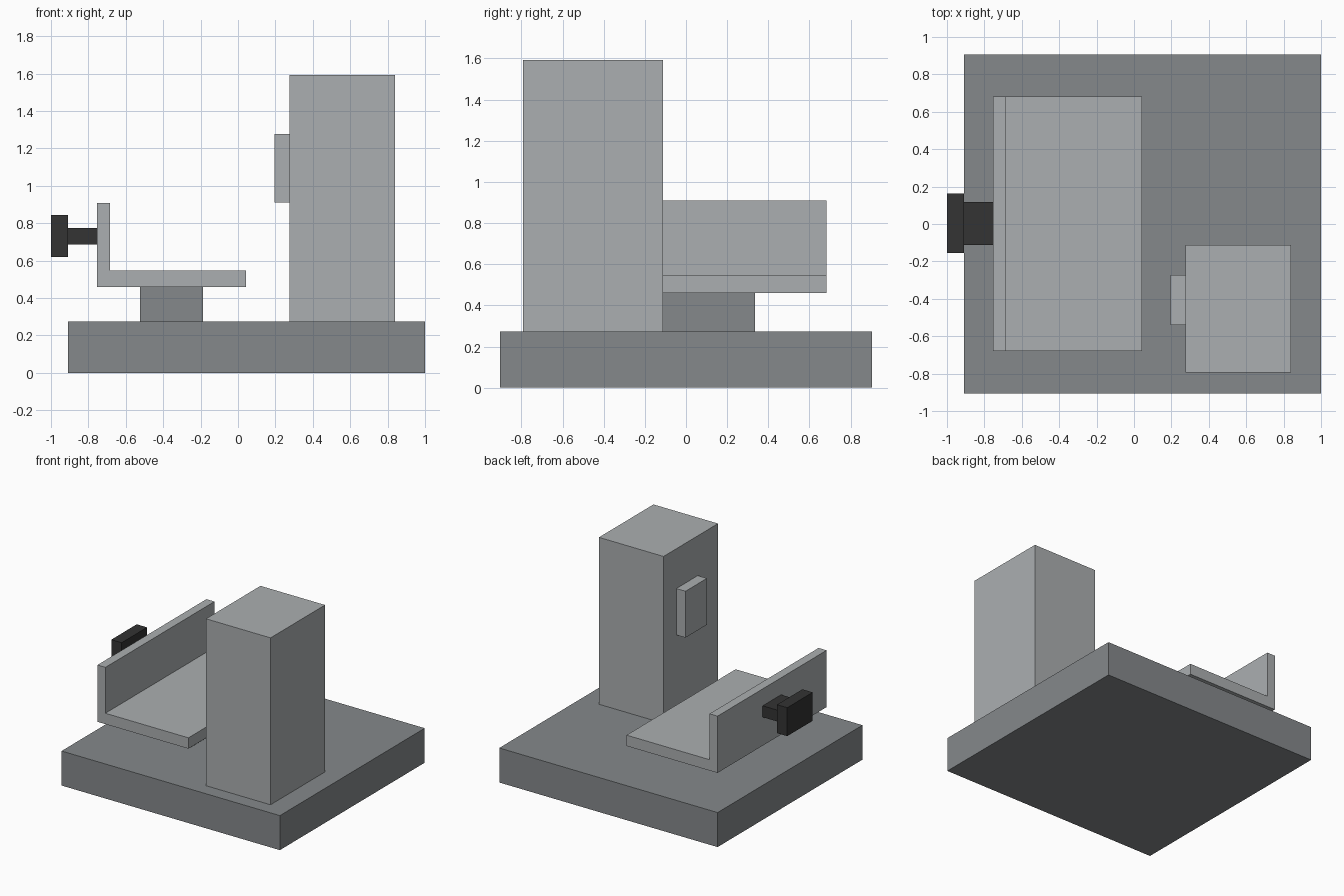
import bpy, bmesh

if "Cube" in bpy.data.objects:
    bpy.data.objects.remove(bpy.data.objects["Cube"])


def material(name, rgb):
    m = bpy.data.materials.new(name)
    m.diffuse_color = (*rgb, 1)
    m.use_nodes = True
    m.node_tree.nodes["Principled BSDF"].inputs["Base Color"].default_value = m.diffuse_color
    return m


LIGHT = material("light grey", (0.41, 0.43, 0.44))
MID = material("mid grey", (0.235, 0.25, 0.26))
DARK = material("near black", (0.033, 0.033, 0.033))


def prism(name, profile, y0, y1, mat):
    """Extrude an x-z profile along y."""
    bm = bmesh.new()
    face = bm.faces.new([bm.verts.new((x, y0, z)) for x, z in profile])
    ext = bmesh.ops.extrude_face_region(bm, geom=[face])["geom"]
    bmesh.ops.translate(bm, vec=(0, y1 - y0, 0),
                        verts=[v for v in ext if isinstance(v, bmesh.types.BMVert)])
    bmesh.ops.recalc_face_normals(bm, faces=bm.faces)
    me = bpy.data.meshes.new(name)
    bm.to_mesh(me)
    bm.free()
    me.materials.append(mat)
    ob = bpy.data.objects.new(name, me)
    bpy.context.collection.objects.link(ob)
    return ob


def box(name, x, y, z, mat):
    return prism(name, [(x[0], z[0]), (x[1], z[0]), (x[1], z[1]), (x[0], z[1])], *y, mat)


# Base slab and the pedestal carrying the tray
box("base", (-0.91, 1.0), (-0.905, 0.905), (0, 0.273), MID)
box("pedestal", (-0.523, -0.187), (-0.335, 0.335), (0.273, 0.46), MID)

# L-shaped tray
prism("tray", [(-0.754, 0.46), (0.042, 0.46), (0.042, 0.546), (-0.684, 0.546),
               (-0.684, 0.909), (-0.754, 0.909)], -0.68, 0.683, LIGHT)

# Tall column with a small plate on its inner side
box("column", (0.275, 0.84), (-0.793, -0.112), (0.273, 1.593), LIGHT)
box("column_plate", (0.195, 0.275), (-0.54, -0.272), (0.911, 1.278), LIGHT)

# Handle behind the tray wall
box("handle_stem", (-0.91, -0.754), (-0.112, 0.118), (0.685, 0.775), DARK)
box("handle_grip", (-1.0, -0.91), (-0.155, 0.163), (0.618, 0.843), DARK)
